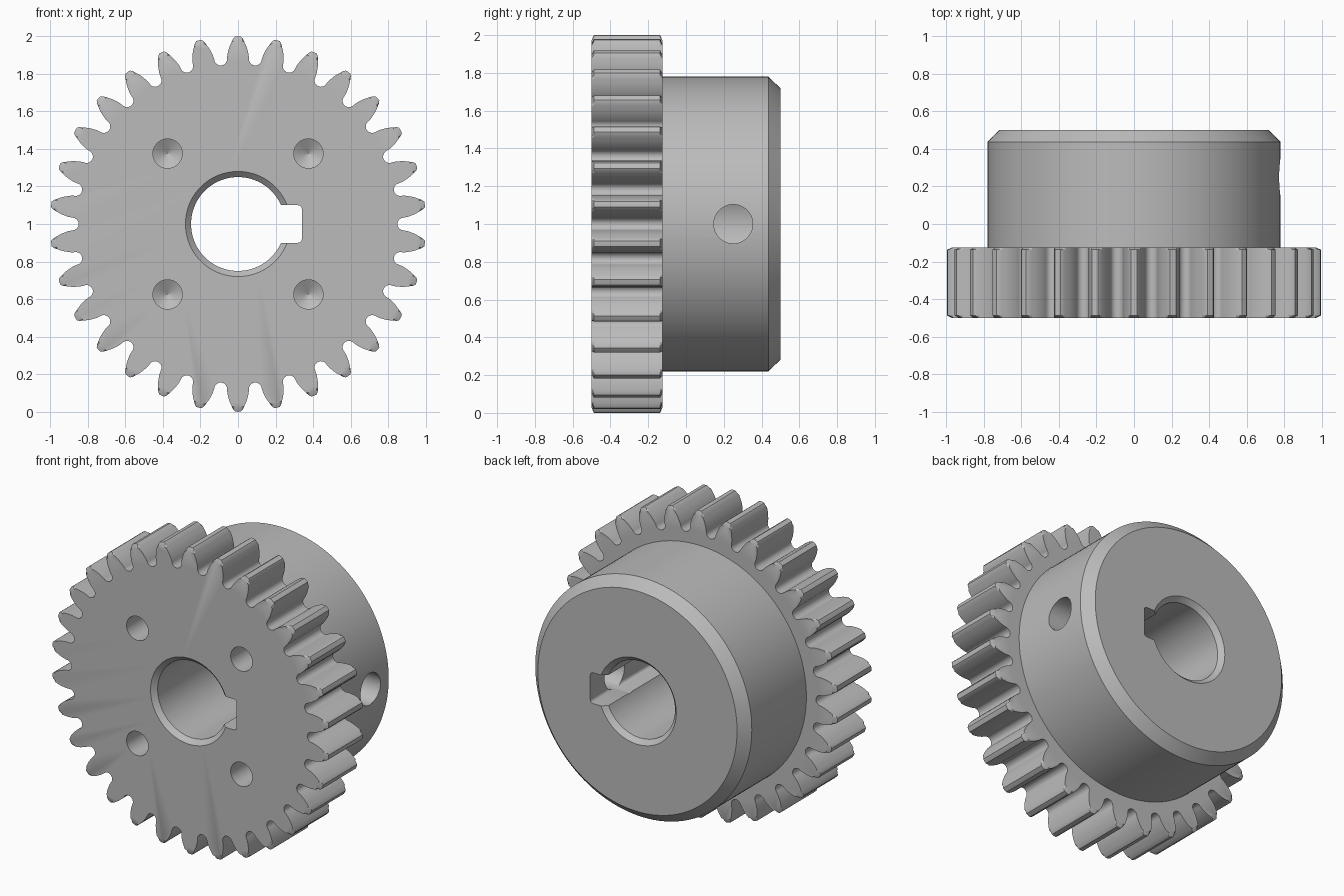
import bpy, bmesh, math
from mathutils import Matrix

if "Cube" in bpy.data.objects:
    bpy.data.objects.remove(bpy.data.objects["Cube"])

TEETH = 30
CENTRE_Z = 1.0

metal = bpy.data.materials.new("plain grey metal")
metal.diffuse_color = (0.5, 0.5, 0.5, 1)
metal.use_nodes = True
metal.node_tree.nodes["Principled BSDF"].inputs["Base Color"].default_value = metal.diffuse_color


def to_object(name, bm, matrix=Matrix()):
    bmesh.ops.transform(bm, matrix=matrix, verts=bm.verts)
    bmesh.ops.recalc_face_normals(bm, faces=bm.faces)
    mesh = bpy.data.meshes.new(name)
    bm.to_mesh(mesh)
    bm.free()
    mesh.materials.append(metal)
    ob = bpy.data.objects.new(name, mesh)
    bpy.context.collection.objects.link(ob)
    return ob


def loft(bm, rings):
    """Skin equal-length closed rings and cap both ends."""
    rows = [[bm.verts.new(p) for p in ring] for ring in rings]
    n = len(rows[0])
    for a, b in zip(rows, rows[1:]):
        for i in range(n):
            j = (i + 1) % n
            bm.faces.new((a[i], a[j], b[j], b[i]))
    bm.faces.new(rows[0])
    bm.faces.new(rows[-1])
    return rows


def polar(r, a, y):
    return (r * math.sin(a), y, r * math.cos(a))


def lathe(name, profile, segs, matrix):
    """Solid of revolution about y from (radius, y) pairs."""
    bm = bmesh.new()
    loft(bm, [[polar(r, 2 * math.pi * i / segs, y) for i in range(segs)]
              for r, y in profile])
    return to_object(name, bm, matrix)


def at(x, y, z):
    return Matrix.Translation((x, y, z))


# Gear wheel: half tooth as (radius, half width), then the round tooth gap
half = [(0.999, 0.015), (0.99, 0.024), (0.972, 0.033), (0.955, 0.041),
        (0.9375, 0.048), (0.905, 0.0565)]
tooth = [(r, w / r) for r, w in half]
for k in range(6):
    a = math.radians(90 * k / 6)
    r = 0.884 - 0.035 * math.sin(a)
    tooth.append((r, math.pi / TEETH - 0.034 * math.cos(a) / r))
tooth = ([(r, -a) for r, a in reversed(tooth)] + [(1.0, 0.0)] + tooth
         + [(0.849, math.pi / TEETH)])
outline = [(r, a + 2 * math.pi * t / TEETH) for t in range(TEETH) for r, a in tooth]


def gear_ring(y, limit):
    return [polar(min(r, limit), a, y) for r, a in outline]


bm = bmesh.new()
loft(bm, [gear_ring(-0.5, 0.972), gear_ring(-0.488, 1.0),
          gear_ring(-0.137, 1.0), gear_ring(-0.125, 0.972)])
gear = to_object("gear_with_hub", bm, at(0, 0, CENTRE_Z))

# Hub with chamfered end
hub = lathe("hub", [(0.78, -0.3), (0.78, 0.437), (0.718, 0.5)], 128, at(0, 0, CENTRE_Z))

# Bore with chamfered mouths
bore = lathe("bore", [(0.29, -0.51), (0.25, -0.47), (0.25, 0.47), (0.29, 0.51)],
             96, at(0, 0, CENTRE_Z))

# Keyway with rounded floor corners
bm = bmesh.new()
pts = [(0, -0.1)]
for start, cz in ((-90, -0.08), (0, 0.08)):
    for k in range(5):
        a = math.radians(start + 90 * k / 4)
        pts.append((0.32 + 0.02 * math.cos(a), cz + 0.02 * math.sin(a)))
pts.append((0, 0.1))
loft(bm, [[(x, y, z) for x, z in pts] for y in (-0.6, 0.6)])
keyway = to_object("keyway", bm, at(0, 0, CENTRE_Z))

# Set screw hole from the right side into the keyway
screw = lathe("set_screw_hole", [(0.103, -0.9), (0.103, -0.15)], 48,
              at(0, 0.25, CENTRE_Z) @ Matrix.Rotation(math.pi / 2, 4, 'Z'))

# Four blind drilled holes with conical bottoms
drills = [lathe("drilled_hole", [(0.078, -0.6), (0.078, -0.25), (0.001, -0.205)], 40,
                at(sx * 0.375, 0, CENTRE_Z + sz * 0.375))
          for sx in (-1, 1) for sz in (-1, 1)]

# Join the hub and cut the holes
for tool, op in [(hub, 'UNION')] + [(c, 'DIFFERENCE') for c in [bore, keyway, screw] + drills]:
    mod = gear.modifiers.new(tool.name, 'BOOLEAN')
    mod.operation = op
    mod.solver = 'EXACT'
    mod.object = tool
bpy.context.view_layer.update()
result = bpy.data.meshes.new_from_object(
    gear.evaluated_get(bpy.context.evaluated_depsgraph_get()))
gear.modifiers.clear()
gear.data = result
for tool in [hub, bore, keyway, screw] + drills:
    bpy.data.objects.remove(tool)

bpy.context.view_layer.objects.active = gear
gear.select_set(True)
bpy.ops.object.shade_smooth_by_angle(angle=math.radians(25))
